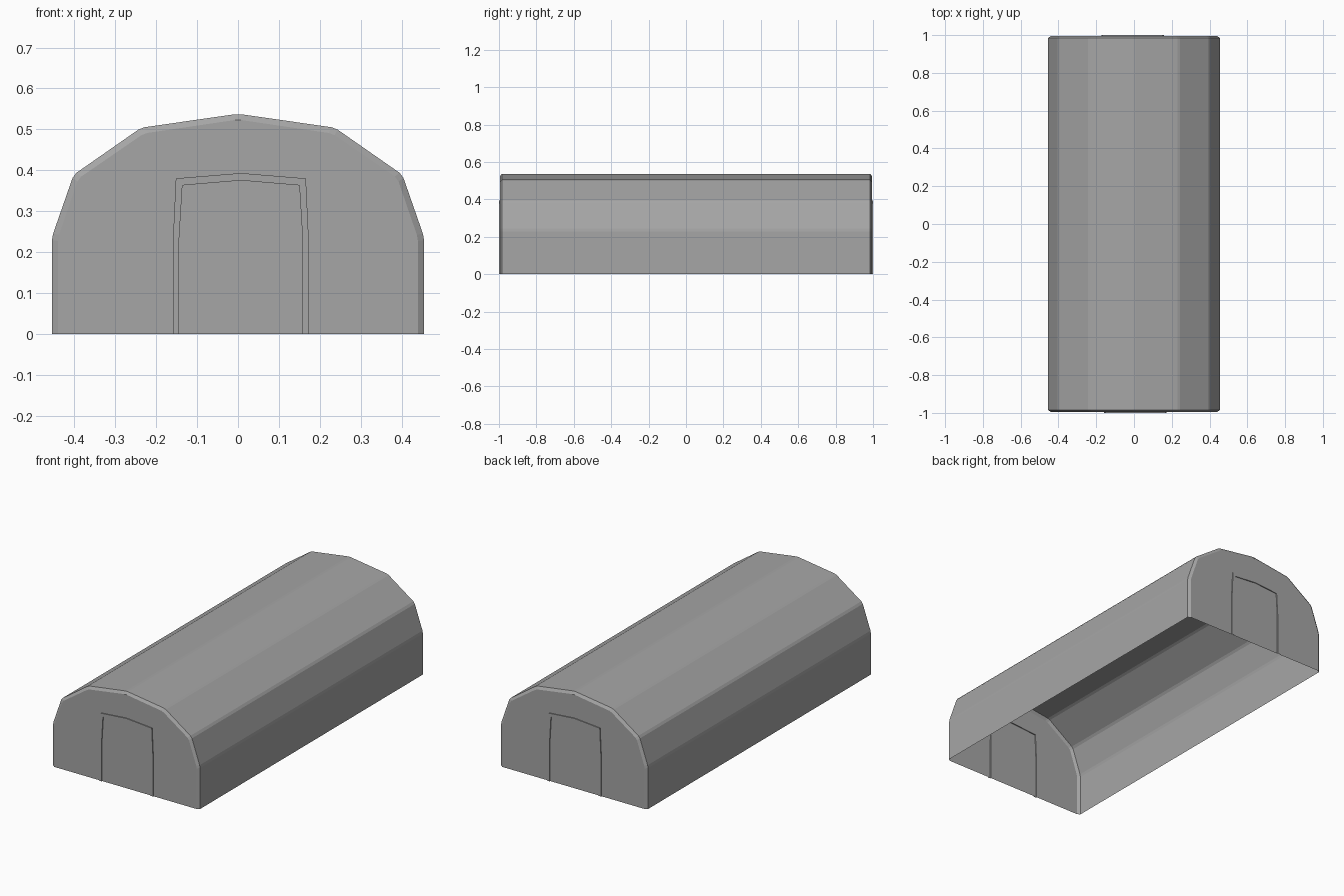
import bpy, bmesh
from mathutils import Vector

cube = bpy.data.objects.get("Cube")
if cube:
    bpy.data.objects.remove(cube, do_unlink=True)

WALL_Y, ROOF_Y, FRAME_Y = 0.995, 0.985, 1.0
DOOR_X = 0.007

grey = bpy.data.materials.new("plain_grey")
grey.use_nodes = True
colour = (0.38, 0.38, 0.38, 1)
grey.diffuse_color = colour
grey.node_tree.nodes["Principled BSDF"].inputs["Base Color"].default_value = colour


def arch(half, centre=0.0):
    """Mirror a right-hand half profile (ground to ridge) into a full arch."""
    left = [(centre - x, z) for x, z in half]
    right = [(centre + x, z) for x, z in reversed(half[:-1])]
    return [Vector(p) for p in left + right]


def chop(points, d=0.008):
    """Chamfer every inner corner of an open profile."""
    out = [points[0]]
    for a, b, c in zip(points, points[1:], points[2:]):
        out += [b + (a - b).normalized() * d, b + (c - b).normalized() * d]
    return out + [points[-1]]


def ring(bm, points, y, turn=1):
    return [bm.verts.new((p.x * turn, y, p.y)) for p in points]


def bridge(bm, a, b):
    for i in range(len(a) - 1):
        bm.faces.new((a[i], a[i + 1], b[i + 1], b[i]))


def finish(bm, name, outward):
    """Point the faces outward and make the object."""
    bmesh.ops.recalc_face_normals(bm, faces=bm.faces)
    total = sum((f.normal * f.calc_area() for f in bm.faces), Vector())
    if total.dot(outward) < 0:
        bmesh.ops.reverse_faces(bm, faces=bm.faces)
    mesh = bpy.data.meshes.new(name)
    bm.to_mesh(mesh)
    bm.free()
    mesh.materials.append(grey)
    bpy.context.collection.objects.link(bpy.data.objects.new(name, mesh))


# Profiles: roof outline, slightly smaller end wall outline, door frame edges
roof = chop(arch([(0.455, 0), (0.455, 0.237), (0.402, 0.389), (0.237, 0.504), (0, 0.538)]))
wall = chop(arch([(0.44, 0), (0.44, 0.235), (0.39, 0.38), (0.23, 0.49), (0, 0.524)]))
frame_out = arch([(0.166, 0), (0.166, 0.23), (0.159, 0.38), (0, 0.393)], DOOR_X)
frame_in = arch([(0.151, 0), (0.151, 0.23), (0.143, 0.363), (0, 0.375)], DOOR_X)

# Arched roof and side walls, open below, with chamfered ends
bm = bmesh.new()
rings = [ring(bm, p, y) for p, y in
         ((wall, -WALL_Y), (roof, -ROOF_Y), (roof, ROOF_Y), (wall, WALL_Y))]
for a, b in zip(rings, rings[1:]):
    bridge(bm, a, b)
finish(bm, "arched_shell", Vector((0, 0, 1)))

# Both ends, the back being the front turned half round
for end, side in (("front", -1), ("back", 1)):
    turn, out = -side, Vector((0, side, 0))

    # End wall around the doorway
    bm = bmesh.new()
    bm.faces.new(ring(bm, wall + frame_out[::-1], side * WALL_Y, turn))
    finish(bm, end + "_wall", out)

    # Raised door frame
    bm = bmesh.new()
    steps = [ring(bm, p, side * y, turn) for p, y in
             ((frame_out, WALL_Y), (frame_out, FRAME_Y), (frame_in, FRAME_Y), (frame_in, WALL_Y))]
    for a, b in zip(steps, steps[1:]):
        bridge(bm, a, b)
    finish(bm, end + "_door_frame", out)

    # Door panel
    bm = bmesh.new()
    bm.faces.new(ring(bm, frame_in, side * WALL_Y, turn))
    finish(bm, end + "_door", out)
